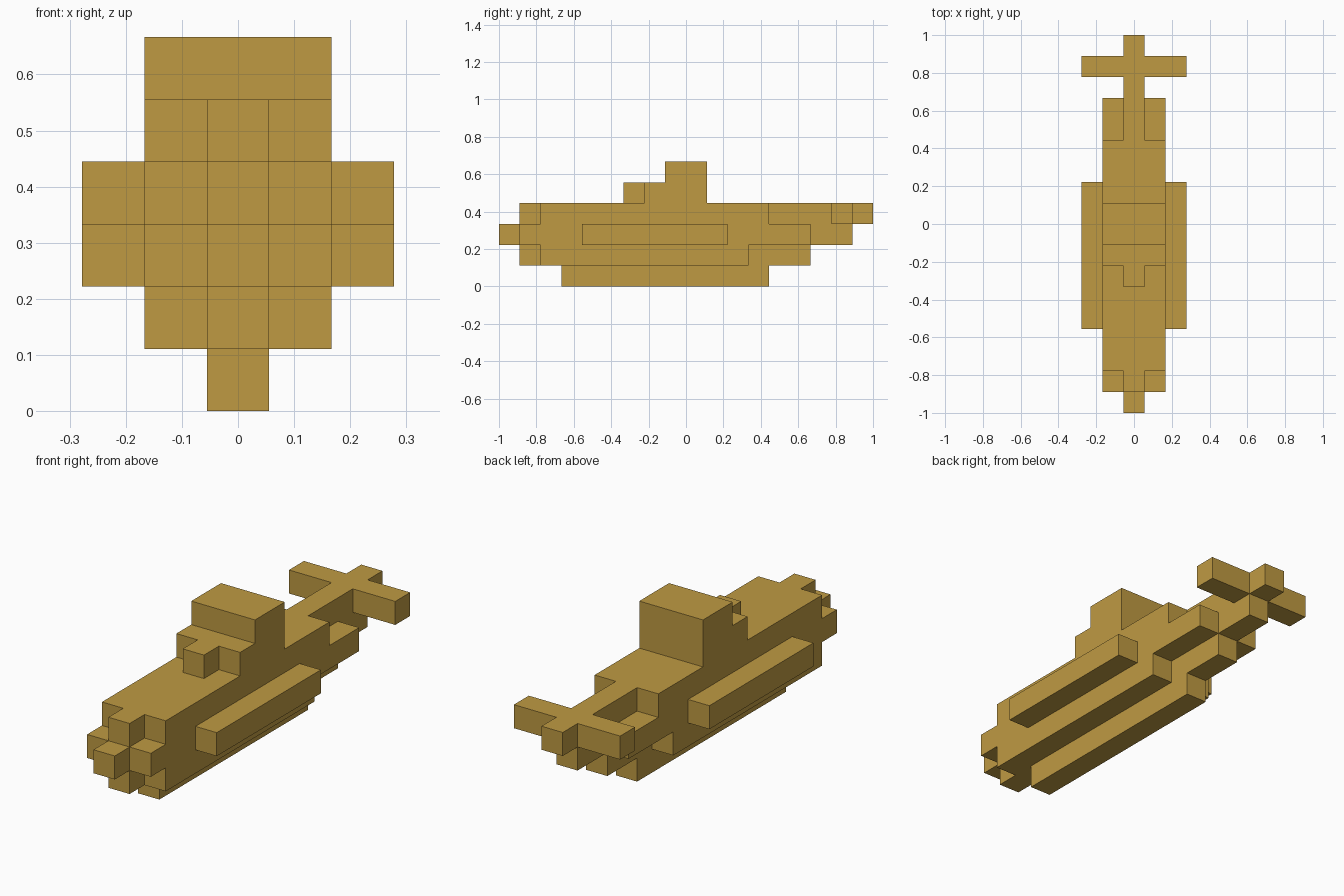
import bpy
import bmesh
import math
from mathutils import Vector

cube = bpy.data.objects.get("Cube")
if cube:
    bpy.data.objects.remove(cube, do_unlink=True)

U = 1 / 9  # edge length of one block

gold = bpy.data.materials.new("ochre_gold")
gold.use_nodes = True
COLOUR = (0.521, 0.323, 0.055, 1)
gold.diffuse_color = COLOUR
bsdf = next(n for n in gold.node_tree.nodes if n.type == 'BSDF_PRINCIPLED')
bsdf.inputs["Base Color"].default_value = COLOUR


def block_part(name, boxes):
    """Merge block ranges (x0, x1, y0, y1, z0, z1) into one clean outer skin."""
    cells = {(x, y, z) for x0, x1, y0, y1, z0, z1 in boxes
             for x in range(x0, x1) for y in range(y0, y1) for z in range(z0, z1)}
    bm = bmesh.new()
    for cell in cells:
        for axis in range(3):
            for side in (0, 1):
                step = list(cell)
                step[axis] += 1 if side else -1
                if tuple(step) in cells:
                    continue
                a, b = (axis + 1) % 3, (axis + 2) % 3
                verts = []
                for da, db in ((0, 0), (1, 0), (1, 1), (0, 1)):
                    p = Vector(cell)
                    p[axis] += side
                    p[a] += da
                    p[b] += db
                    p.x -= 0.5  # the middle column straddles x = 0
                    verts.append(bm.verts.new(p * U))
                bm.faces.new(verts if side else verts[::-1])
    bmesh.ops.remove_doubles(bm, verts=bm.verts, dist=U * 0.01)
    bmesh.ops.dissolve_limit(bm, angle_limit=math.radians(1),
                             verts=bm.verts, edges=bm.edges)
    mesh = bpy.data.meshes.new(name)
    bm.to_mesh(mesh)
    bm.free()
    mesh.materials.append(gold)
    obj = bpy.data.objects.new(name, mesh)
    bpy.context.collection.objects.link(obj)
    return obj


# Hull: narrow centre spine plus the three-block-wide body, layer by layer
block_part("hull", [
    (0, 1, -8, 6, 1, 2), (-1, 2, -7, 3, 1, 2),
    (0, 1, -9, 8, 2, 3), (-1, 2, -8, 6, 2, 3),
    (0, 1, -8, 9, 3, 4), (-1, 2, -7, 4, 3, 4),
])

# Keel under the hull
block_part("keel", [(0, 1, -6, 4, 0, 1)])

# Stepped tower with a small block at its front
block_part("tower", [
    (0, 1, -3, 1, 4, 5), (-1, 2, -2, 1, 4, 5),
    (-1, 2, -1, 1, 5, 6),
])

# Side rails and tail planes, one on each side
for side, rail_x, tail_x in (("left", 2, 1), ("right", -2, -2)):
    block_part(side + "_side_rail", [(rail_x, rail_x + 1, -5, 2, 2, 3)])
    block_part(side + "_tail_plane", [(tail_x, tail_x + 2, 7, 8, 3, 4)])
